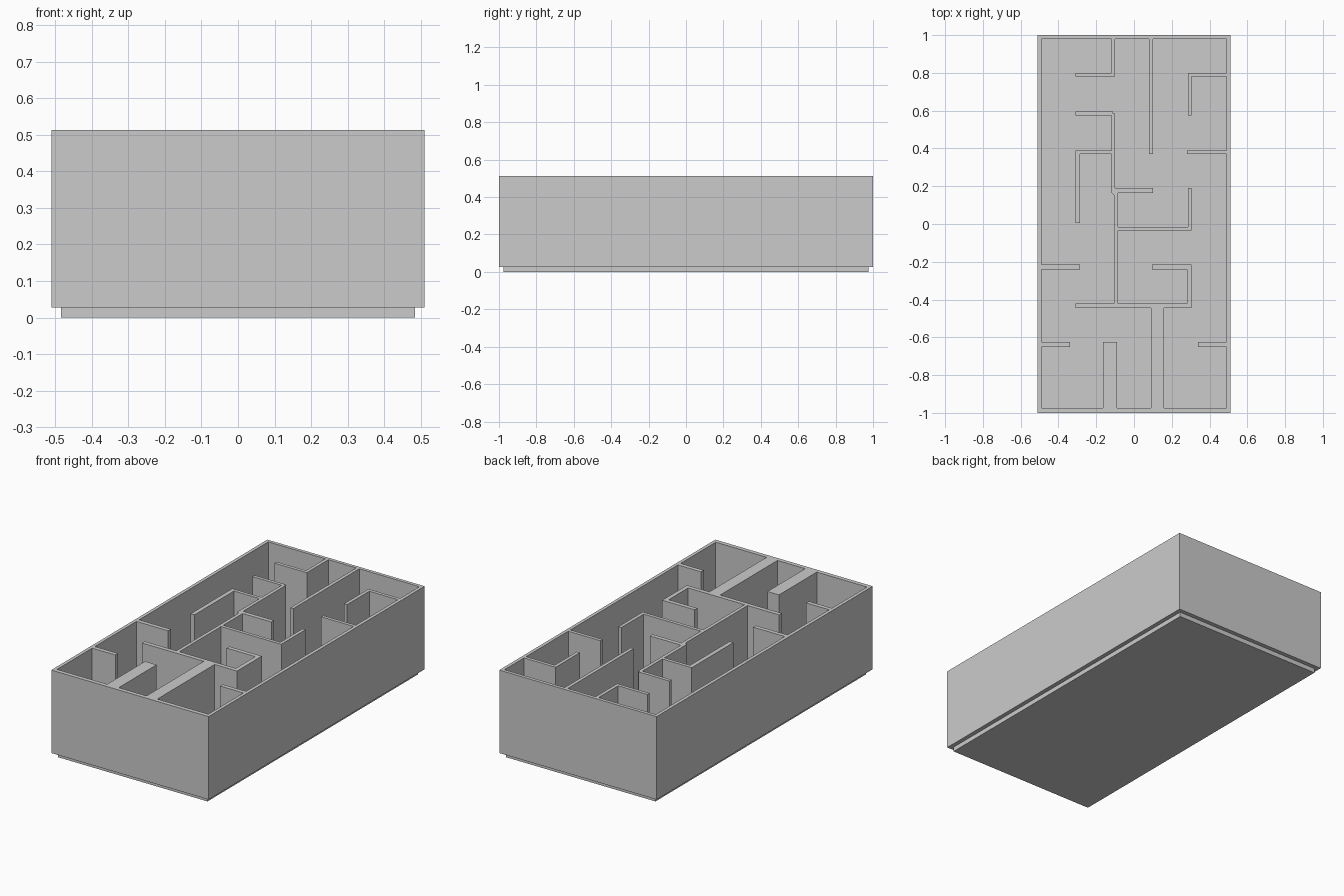
import bpy, bmesh

if "Cube" in bpy.data.objects:
    bpy.data.objects.remove(bpy.data.objects["Cube"])

TOP, LIP, FLOOR = 0.513, 0.027, 0.05


def prism(bm, pts, z0, z1):
    """Closed upright prism from a counter-clockwise outline."""
    low = [bm.verts.new((x, y, z0)) for x, y in pts]
    high = [bm.verts.new((x, y, z1)) for x, y in pts]
    bm.faces.new(low[::-1])
    bm.faces.new(high)
    n = len(pts)
    for i in range(n):
        j = (i + 1) % n
        bm.faces.new((low[i], low[j], high[j], high[i]))


def box(bm, x0, x1, y0, y1, z0, z1):
    prism(bm, [(x0, y0), (x1, y0), (x1, y1), (x0, y1)], z0, z1)


def make(name, bm):
    mesh = bpy.data.meshes.new(name)
    bm.to_mesh(mesh)
    bm.free()
    obj = bpy.data.objects.new(name, mesh)
    bpy.context.collection.objects.link(obj)
    return obj


def combine(target, tool, operation):
    """Apply a boolean and remove its helper."""
    tool.hide_render = True
    mod = target.modifiers.new(tool.name, 'BOOLEAN')
    mod.operation = operation
    mod.solver = 'EXACT'
    mod.use_self = True
    mod.object = tool
    bpy.context.view_layer.objects.active = target
    bpy.ops.object.modifier_apply(modifier=mod.name)
    bpy.data.objects.remove(tool)


# Outer tray
bm = bmesh.new()
box(bm, -0.51, 0.51, -1, 1, LIP, TOP)
tray = make("maze_tray", bm)

# Hollow inside
bm = bmesh.new()
box(bm, -0.49, 0.49, -0.975, 0.98, FLOOR, TOP + 0.1)
combine(tray, make("cavity_cutter", bm), 'DIFFERENCE')

# Inset foot under the tray
bm = bmesh.new()
box(bm, -0.485, 0.485, -0.975, 0.975, 0, LIP + 0.01)
combine(tray, make("base_foot", bm), 'UNION')

# Maze walls: x0, x1, y0, y1
walls = [
    # back area
    (-0.12, -0.10, 0.78, 0.99), (-0.31, -0.11, 0.78, 0.80),
    (0.08, 0.10, 0.37, 0.99),
    (0.285, 0.50, 0.78, 0.80), (0.285, 0.305, 0.575, 0.79),
    (0.28, 0.50, 0.37, 0.39),
    # middle spine and branches
    (-0.31, -0.11, 0.575, 0.595), (-0.12, -0.10, 0.165, 0.585),
    (-0.31, -0.11, 0.37, 0.39), (-0.31, -0.285, 0.005, 0.38),
    (-0.11, 0.10, 0.165, 0.19), (-0.105, -0.085, -0.43, 0.175),
    (-0.095, 0.305, -0.035, -0.015), (0.285, 0.305, -0.025, 0.19),
    # front area
    (-0.50, -0.285, -0.24, -0.215), (0.095, 0.30, -0.24, -0.215),
    (0.28, 0.305, -0.43, -0.215), (-0.31, 0.305, -0.445, -0.42),
    (0.09, 0.16, -0.985, -0.43), (-0.165, -0.09, -0.985, -0.625),
    (-0.50, -0.34, -0.65, -0.625), (0.34, 0.50, -0.65, -0.625),
]
bm = bmesh.new()
for rect in walls:
    box(bm, *rect, FLOOR - 0.01, TOP)
# Small bevelled joint on the spine
prism(bm, [(-0.12, 0.168), (-0.102, 0.148), (-0.102, 0.172), (-0.12, 0.172)],
      FLOOR - 0.01, TOP)
combine(tray, make("maze_walls", bm), 'UNION')
